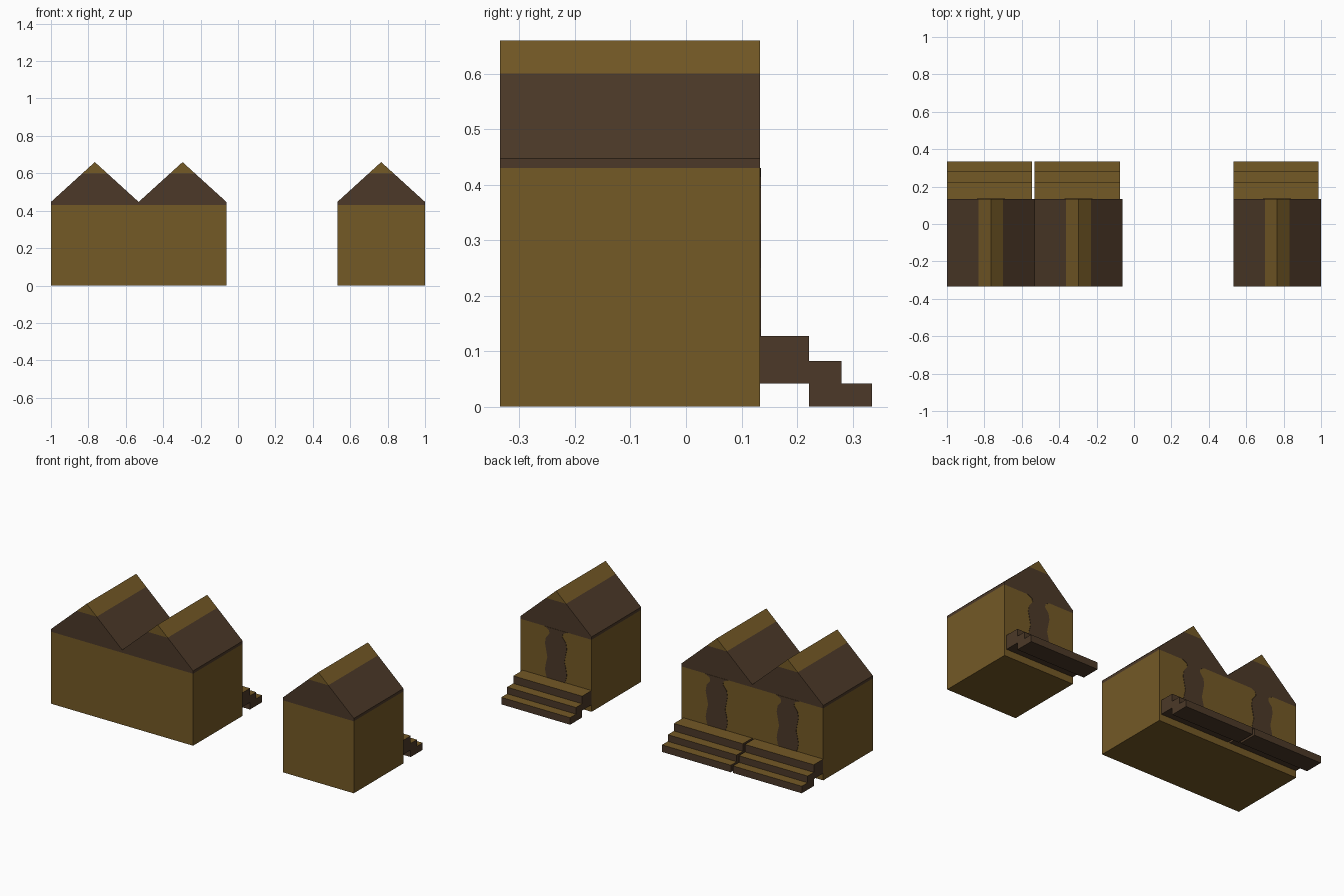
import bpy, bmesh, math
from mathutils import Vector

if "Cube" in bpy.data.objects:
    bpy.data.objects.remove(bpy.data.objects["Cube"])

W = 0.469                      # width of one house bay
Y0, Y1 = -0.335, 0.133         # front and back walls
EAVE, RIDGE = 0.447, 0.66


def material(name, rgb):
    m = bpy.data.materials.new(name)
    m.diffuse_color = (*rgb, 1)
    m.use_nodes = True
    m.node_tree.nodes["Principled BSDF"].inputs["Base Color"].default_value = m.diffuse_color
    return m


MATS = [material("golden_wood", (0.174, 0.100, 0.0194)),
        material("dark_brown", (0.0723, 0.0409, 0.0212))]


def prism(points, offset):
    """Closed outline swept along an offset."""
    bm = bmesh.new()
    face = bm.faces.new([bm.verts.new(p) for p in points])
    swept = bmesh.ops.extrude_face_region(bm, geom=[face])
    verts = [g for g in swept["geom"] if isinstance(g, bmesh.types.BMVert)]
    bmesh.ops.translate(bm, verts=verts, vec=offset)
    bmesh.ops.recalc_face_normals(bm, faces=bm.faces)
    return bm


def finish(bm, name, rule):
    bm.normal_update()
    for f in bm.faces:
        f.material_index = rule(f)
    me = bpy.data.meshes.new(name)
    for m in MATS:
        me.materials.append(m)
    bm.to_mesh(me)
    bm.free()
    ob = bpy.data.objects.new(name, me)
    bpy.context.collection.objects.link(ob)


def house(name, x0, bays):
    # walls and gables as one outline, with a peak per bay
    outline = [(x0 + bays * W, Y0, 0), (x0, Y0, 0), (x0, Y0, EAVE)]
    for i in range(bays):
        outline += [(x0 + (i + 0.5) * W, Y0, RIDGE), (x0 + (i + 1) * W, Y0, EAVE)]
    bm = prism(outline, (0, Y1 - Y0, 0))
    bmesh.ops.triangulate(bm, faces=bm.faces[:])
    # colour bands split by height
    for z in (0.43, 0.60):
        bmesh.ops.bisect_plane(bm, geom=bm.verts[:] + bm.edges[:] + bm.faces[:],
                               plane_co=(0, 0, z), plane_no=(0, 0, 1))
    finish(bm, name, lambda f: int(0.43 < f.calc_center_median().z < 0.60))


# stair outline as (y, z)
STAIR = [(Y1, 0.042), (0.222, 0.042), (0.222, 0), (0.335, 0), (0.335, 0.042),
         (0.28, 0.042), (0.28, 0.082), (0.222, 0.082), (0.222, 0.127), (Y1, 0.127)]

# wavy door outline as (half width, z)
DOOR = [(0.05, 0.11), (0.065, 0.14), (0.072, 0.175), (0.066, 0.21), (0.056, 0.25),
        (0.064, 0.29), (0.072, 0.33), (0.066, 0.365), (0.042, 0.395), (0.046, 0.415),
        (0.075, 0.43)]

house("double_house", -1.0, 2)
house("single_house", 1.0 - W, 1)

for i, x0 in enumerate((-1.0, -1.0 + W, 1.0 - W), 1):
    # steps: golden treads, dark elsewhere
    bm = prism([(x0, y, z) for y, z in STAIR], (0.455, 0, 0))
    finish(bm, f"steps_{i}", lambda f: int(f.normal.z < 0.5))
    # thin door plate on the back wall
    c = x0 + W / 2
    outline = [(c + w, Y1, z) for w, z in DOOR] + [(c - w, Y1, z) for w, z in reversed(DOOR)]
    bm = prism(outline, (0, 0.002, 0))
    finish(bm, f"door_{i}", lambda f: 1)
